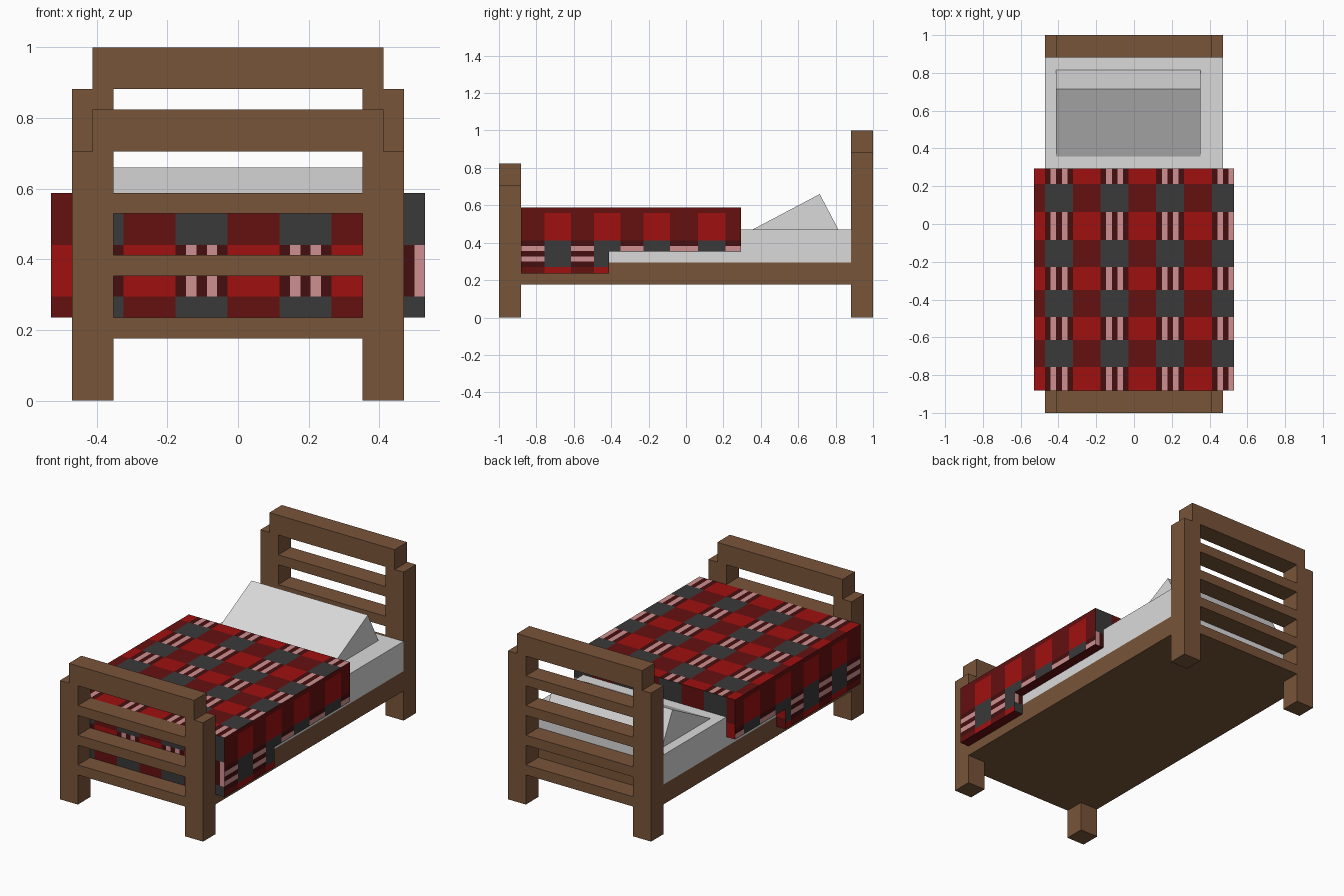
import bpy
import bmesh
from mathutils import Vector

U = 2 / 17  # building module

default_cube = bpy.data.objects.get("Cube")
if default_cube:
    bpy.data.objects.remove(default_cube, do_unlink=True)


def make_material(name, red, green, blue):
    mat = bpy.data.materials.new(name)
    mat.use_nodes = True
    mat.diffuse_color = (red, green, blue, 1)
    shader = next(n for n in mat.node_tree.nodes if n.type == 'BSDF_PRINCIPLED')
    shader.inputs["Base Color"].default_value = (red, green, blue, 1)
    return mat


wood = make_material("brown wood", 0.19, 0.089, 0.041)
linen = make_material("pale linen", 0.70, 0.70, 0.70)
plaid = [
    make_material("bright red", 0.35, 0.005, 0.005),
    make_material("dark red", 0.13, 0.005, 0.005),
    make_material("charcoal", 0.041, 0.041, 0.041),
    make_material("dusty pink", 0.61, 0.28, 0.28),
    make_material("maroon", 0.06, 0.0045, 0.0045),
]
RED, DARK_RED, CHARCOAL, PINK, MAROON = range(len(plaid))


def add_object(name, bm, materials):
    mesh = bpy.data.meshes.new(name)
    bmesh.ops.recalc_face_normals(bm, faces=bm.faces[:])
    bm.to_mesh(mesh)
    bm.free()
    for mat in materials:
        mesh.materials.append(mat)
    obj = bpy.data.objects.new(name, mesh)
    bpy.context.collection.objects.link(obj)
    return obj


def box_mesh(low, high):
    """Box between two corners, measured in modules."""
    low, high = Vector(low) * U, Vector(high) * U
    bm = bmesh.new()
    bmesh.ops.create_cube(bm, size=1)
    bmesh.ops.scale(bm, vec=high - low, verts=bm.verts)
    bmesh.ops.translate(bm, vec=(low + high) / 2, verts=bm.verts)
    return bm


def box(name, low, high, mat=wood):
    return add_object(name, box_mesh(low, high), [mat])


# Head and foot ends: posts, slats and a raised cap rail
for end, y, height, slats in (("head", 7.5, 7.5, 4), ("foot", -8.5, 6, 3)):
    for side, x in (("left", 3), ("right", -4)):
        box(f"{end}_post_{side}", (x, y, 0), (x + 1, y + 1, height))
    for i in range(slats):
        z = 1.5 * (i + 1)
        box(f"{end}_slat_{i + 1}", (-3, y, z), (3, y + 1, z + 0.5))
    box(f"{end}_cap_rail", (-3.5, y, height), (3.5, y + 1, height + 1))

# Base and mattress
box("bed_base", (-4, -7.5, 1.5), (4, 7.5, 2.5))
box("mattress", (-4, -7.5, 2.5), (4, 7.5, 4), linen)

# Wedge pillow: triangular profile extruded across the bed
pillow_bm = bmesh.new()
profile = [(0.355, 0.47), (0.715, 0.66), (0.815, 0.47)]
face = pillow_bm.faces.new([pillow_bm.verts.new((-0.412, y, z)) for y, z in profile])
extruded = bmesh.ops.extrude_face_region(pillow_bm, geom=[face])["geom"]
bmesh.ops.translate(pillow_bm, vec=(0.765, 0, 0),
                    verts=[v for v in extruded if isinstance(v, bmesh.types.BMVert)])
add_object("pillow", pillow_bm, [linen])

# Plaid layout
PERIOD = 2.5 * U
ZONE = PERIOD / 2
STRIPE = ZONE / 5
ROWS = [-0.757, -0.614, -0.492, -0.349, -0.228, -0.085, 0.063, 0.212]
FRONT_BANDS = [0.295, 0.44]
SIDE_LOW, SIDE_HIGH, SIDE_TOP = 0.27, 0.412, 0.56
SIDE_STRIPE = (SIDE_HIGH - SIDE_LOW) / 5

cuts_x = [-4 * U + k * PERIOD + i * STRIPE for k in range(4) for i in range(6)]
cuts_z = FRONT_BANDS + [SIDE_TOP] + [SIDE_LOW + i * SIDE_STRIPE for i in range(6)]


def striped(index):
    return PINK if index % 2 else MAROON


def across(x, dark_row):
    """Colour from the position across the bed, on a dark or a bright row."""
    offset = (x + 4 * U) % PERIOD
    if dark_row:
        return CHARCOAL if offset < ZONE else DARK_RED
    return striped(int(offset / STRIPE)) if offset < ZONE else RED


def plaid_colour(centre, normal):
    x, y, z = centre
    dark_row = sum(y > edge for edge in ROWS) % 2 == 1
    if normal.z < -0.5:
        return DARK_RED
    if normal.z > 0.5:
        return across(x, dark_row)
    if abs(normal.y) > 0.5:
        return across(x, not FRONT_BANDS[0] < z < FRONT_BANDS[1])
    if z > SIDE_TOP:
        return DARK_RED
    if SIDE_LOW < z < SIDE_HIGH:
        return CHARCOAL if dark_row else striped(int((z - SIDE_LOW) / SIDE_STRIPE))
    return RED if dark_row else DARK_RED


def plaid_box(name, low, high):
    bm = box_mesh(low, high)
    for axis, cuts in enumerate((cuts_x, ROWS, cuts_z)):
        direction = Vector([float(i == axis) for i in range(3)])
        for position in cuts:
            bmesh.ops.bisect_plane(bm, geom=bm.verts[:] + bm.edges[:] + bm.faces[:],
                                   plane_co=direction * position, plane_no=direction)
    bm.normal_update()
    for f in bm.faces:
        f.material_index = plaid_colour(f.calc_center_median(), f.normal)
    add_object(name, bm, plaid)


# Blanket: top, stepped side flaps and the drop at the foot
plaid_box("blanket_top", (-4.5, -7.5, 4), (4.5, 2.5, 5))
plaid_box("blanket_foot_drop", (-4, -7.52, 2), (4, -7.4, 4.99))
for side, x, step in (("left", 4, -3.5), ("right", -4.5, -1.5)):
    plaid_box(f"blanket_long_flap_{side}", (x, -7.5, 2), (x + 0.5, step, 4))
    plaid_box(f"blanket_short_flap_{side}", (x, step, 3), (x + 0.5, 2.5, 4))
